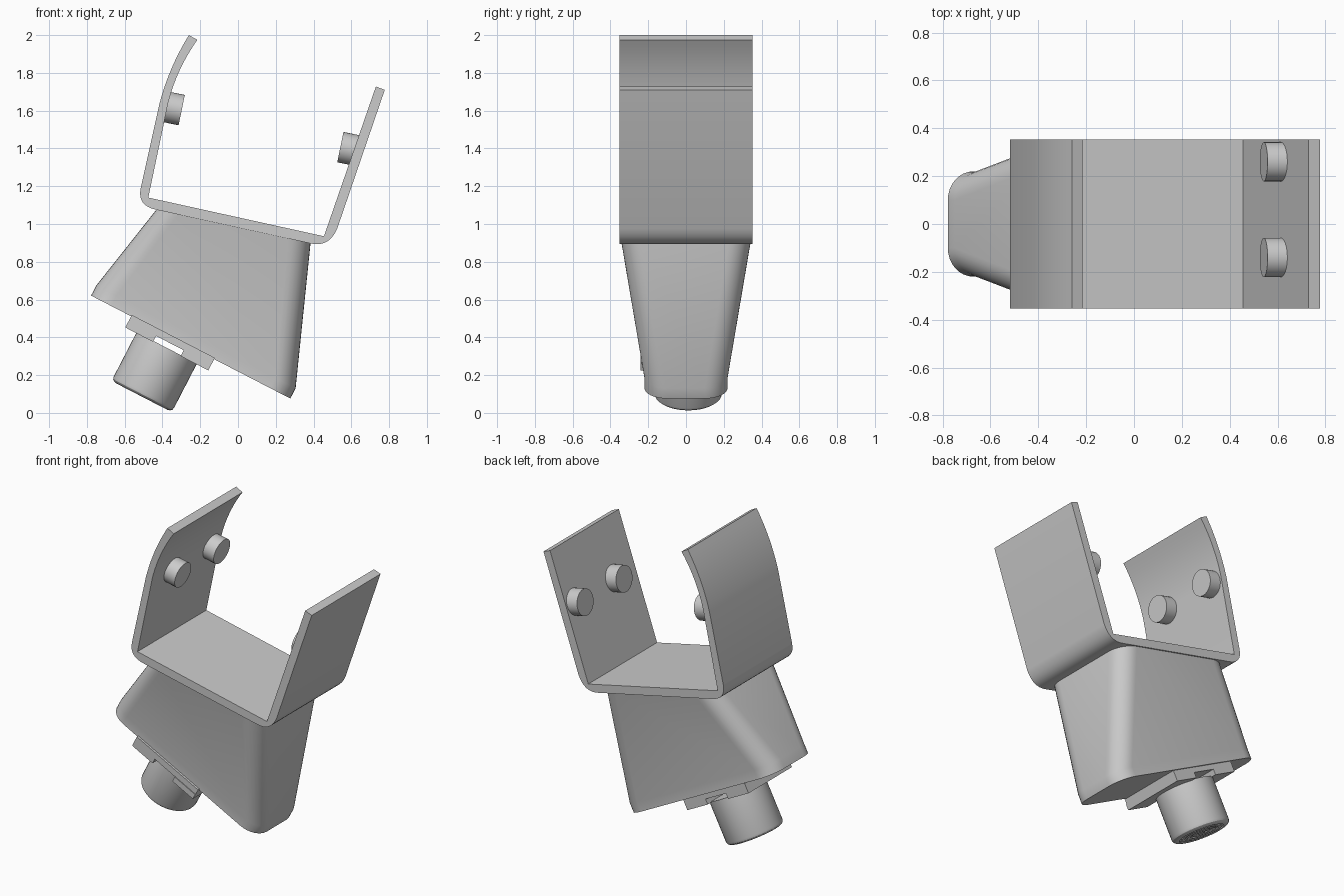
import bpy, bmesh, math
from mathutils import Vector, Matrix

if "Cube" in bpy.data.objects:
    bpy.data.objects.remove(bpy.data.objects["Cube"])


def finish(name, bm, matrix=None):
    if matrix:
        bm.transform(matrix)
    bmesh.ops.recalc_face_normals(bm, faces=bm.faces)
    me = bpy.data.meshes.new(name)
    bm.to_mesh(me)
    bm.free()
    ob = bpy.data.objects.new(name, me)
    bpy.context.collection.objects.link(ob)
    return ob


def skin(bm, rings):
    """Join rings of points into a closed, capped loft."""
    loops = [[bm.verts.new(p) for p in r] for r in rings]
    n = len(loops[0])
    for a, b in zip(loops, loops[1:]):
        for i in range(n):
            bm.faces.new((a[i], a[(i + 1) % n], b[(i + 1) % n], b[i]))
    bm.faces.new(loops[0])
    bm.faces.new(loops[-1])


def bezier(a, b, c, n=8):
    """Quadratic curve points from a to c."""
    return [tuple((1 - t) ** 2 * a[k] + 2 * t * (1 - t) * b[k] + t * t * c[k] for k in (0, 1))
            for t in (i / n for i in range(n + 1))]


def rounded_ring(a, b, half, r, n=8):
    """Rounded rectangle lying in the sloped plane a-b, spanning y."""
    a, b = Vector((a[0], 0, a[1])), Vector((b[0], 0, b[1]))
    length = (b - a).length
    d = (b - a) / length
    pts = []
    for q, (cx, cy) in enumerate([(length - r, half - r), (r, half - r), (r, r - half), (length - r, r - half)]):
        for i in range(n + 1):
            t = math.pi / 2 * (q + i / n)
            p = a + d * (cx + r * math.cos(t))
            pts.append((p.x, cy + r * math.sin(t), p.z))
    return pts


# U-shaped holder: side profile extruded across y
profile = (bezier((-0.515, 1.19), (-0.535, 1.095), (-0.43, 1.075))
           + bezier((0.38, 0.898), (0.48, 0.872), (0.525, 0.975))
           + [(0.777, 1.71), (0.73, 1.728), (0.455, 0.935), (-0.475, 1.14)]
           + bezier((-0.37, 1.64), (-0.325, 1.82), (-0.215, 1.975), 10)
           + bezier((-0.26, 2.0), (-0.365, 1.83), (-0.415, 1.64), 10))
bm = bmesh.new()
skin(bm, [[(x, y, z) for x, z in profile] for y in (-0.353, 0.353)])
finish("u_holder", bm)


# Pegs on the inner faces of both arms
def peg(name, end, axis, y):
    bm = bmesh.new()
    bmesh.ops.create_cone(bm, cap_ends=True, segments=32, radius1=0.082, radius2=0.082, depth=0.11)
    axis = Vector((axis[0], 0, axis[1])).normalized()
    rot = axis.to_track_quat('Z', 'Y').to_matrix().to_4x4()
    finish(name, bm, Matrix.Translation(Vector((end[0], y, end[1])) + axis * 0.055) @ rot)


for i, y in enumerate((-0.14, 0.26)):
    peg(f"left_peg_{i}", (-0.298, 1.603), (-0.977, 0.2), y)
    peg(f"right_peg_{i}", (0.542, 1.407), (0.977, -0.2), y)

# Tapered housing with a straight lip at the bottom
bm = bmesh.new()
skin(bm, [rounded_ring((-0.425, 1.085), (0.385, 0.907), 0.347, 0.12),
          rounded_ring((-0.75, 0.675), (0.305, 0.13), 0.22, 0.12),
          rounded_ring((-0.778, 0.621), (0.277, 0.076), 0.22, 0.12)])
finish("housing", bm)

# Frame of the sloped underside: s along the slope, y across, h outward
d, u = Vector((0.888, 0, -0.459)), Vector((0.459, 0, 0.888))
frame = Matrix(((d.x, 0, u.x, -0.78), (0, 1, 0, 0), (d.z, 0, u.z, 0.62), (0, 0, 0, 1)))


def slab(name, s0, s1, y0, y1, h0, h1):
    bm = bmesh.new()
    skin(bm, [[(s0, y0, -h), (s1, y0, -h), (s1, y1, -h), (s0, y1, -h)] for h in (h0, h1)])
    finish(name, bm, frame)


# Mounting plate and the two bars that carry the knob
slab("mount_plate", 0.24, 0.735, -0.235, 0.21, -0.01, 0.03)
slab("mount_bar_upper", 0.24, 0.405, -0.235, 0.21, 0.028, 0.065)
slab("mount_bar_lower", 0.57, 0.735, -0.24, 0.21, 0.028, 0.065)

# Round knob with concentric grooves on its end
section = [(0.18, 0.06), (0.18, 0.325), (0.176, 0.338), (0.167, 0.346), (0.155, 0.35)]
for r in (0.14, 0.105, 0.07, 0.035):
    section += [(r, 0.35), (r, 0.342), (r - 0.015, 0.342), (r - 0.015, 0.35)]
bm = bmesh.new()
skin(bm, [[(r * math.cos(2 * math.pi * i / 48), r * math.sin(2 * math.pi * i / 48), -h)
           for i in range(48)] for r, h in section])
finish("knob", bm, frame @ Matrix.Translation((0.485, 0.012, 0)))

# Smooth curved faces, keep edges sharp
for ob in bpy.context.collection.objects:
    ob.select_set(True)
    bpy.context.view_layer.objects.active = ob
bpy.ops.object.shade_smooth_by_angle(angle=math.radians(30))
